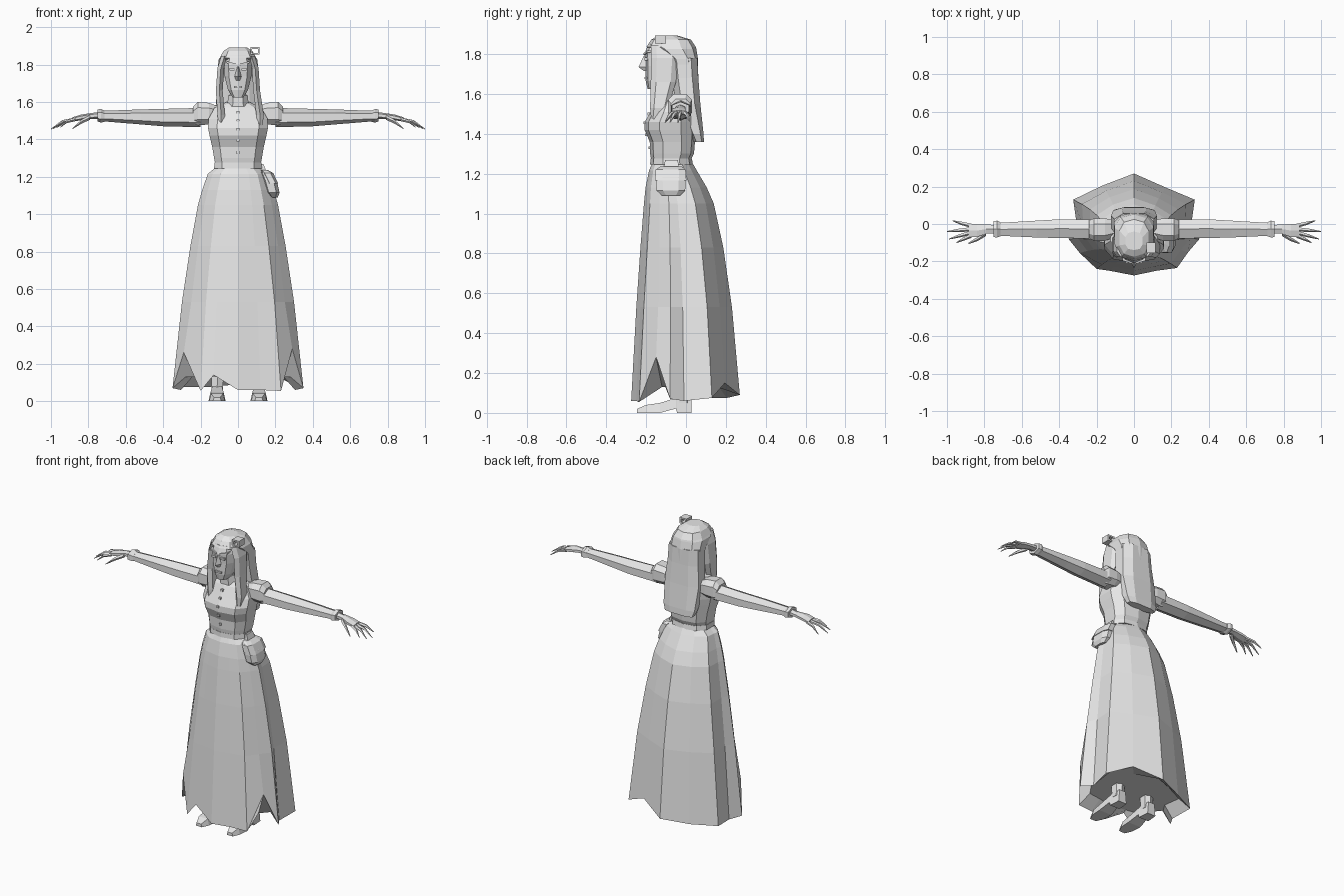
import bpy, bmesh, math
from mathutils import Vector

grey = bpy.data.materials.new("plain_grey")
grey.diffuse_color = (0.8, 0.8, 0.8, 1)


def loft(name, rings, cap=True):
    """Skin a list of equal-length point rings into one flat-shaded part."""
    bm = bmesh.new()
    vs = [[bm.verts.new(p) for p in r] for r in rings]
    n = len(vs[0])
    for a, b in zip(vs, vs[1:]):
        for i in range(n):
            j = (i + 1) % n
            bm.faces.new((a[i], a[j], b[j], b[i]))
    if cap:
        bm.faces.new(vs[0])
        bm.faces.new(vs[-1])
    bmesh.ops.recalc_face_normals(bm, faces=bm.faces)
    me = bpy.data.meshes.new(name)
    bm.to_mesh(me)
    bm.free()
    me.materials.append(grey)
    ob = bpy.data.objects.new(name, me)
    bpy.context.collection.objects.link(ob)
    return ob


def unit_ring(n, p):
    """Rounded polygon filling the -1..1 square, flat side to the front."""
    pts = []
    for i in range(n):
        a = 2 * math.pi * (i + 0.5) / n
        c, s = math.cos(a), math.sin(a)
        pts.append((math.copysign(abs(c) ** p, c), math.copysign(abs(s) ** p, s)))
    mx, my = max(p[0] for p in pts), max(p[1] for p in pts)
    return [(x / mx, y / my) for x, y in pts]


def stack(name, levels, n=8, p=0.8):
    """Levels of (z, centre x, half width, front y, back y)."""
    return loft(name, [[(cx + hw * u, (yf + yb) / 2 + (yb - yf) / 2 * v, z)
                        for u, v in unit_ring(n, p)] for z, cx, hw, yf, yb in levels])


def limb(name, s, levels, n=6, p=1.0):
    """Sections along x: (x, front y, back y, low z, high z)."""
    return loft(name, [[(s * x, (yf + yb) / 2 + (yb - yf) / 2 * u, (zl + zh) / 2 + (zh - zl) / 2 * v)
                        for u, v in unit_ring(n, p)] for x, yf, yb, zl, zh in levels])


def box(name, x0, x1, y0, y1, z0, z1):
    return stack(name, [(z, (x0 + x1) / 2, (x1 - x0) / 2, y0, y1) for z in (z0, z1)], 4)


# Skirt: pleated hem outline, narrowed level by level up to the waist
hem = [(0, -.275, .06), (.12, -.25, .06), (.23, -.235, .055), (.29, -.15, .28), (.35, -.08, .07),
       (.305, -.01, .06), (.325, .13, .075), (.17, .195, .15), (0, .27, .09), (-.17, .205, .075),
       (-.325, .13, .075), (-.305, -.01, .06), (-.35, -.08, .07), (-.29, -.155, .26),
       (-.20, -.24, .055), (-.13, -.25, .14)]
rings = [[(x * .8, y * .8, .13) for x, y, z in hem], hem]
for z, hw, yf, yb in [(.53, .302, -.247, .232), (.83, .258, -.227, .188), (1.05, .218, -.21, .14),
                      (1.13, .195, -.202, .105), (1.215, .165, -.185, .055), (1.25, .122, -.17, .035)]:
    cy = (yf + yb) / 2
    blend = min(1, (z - .2) / 0.9) * .5
    ring = []
    for x, y, _ in hem:
        u, v = x / .35, y / .272
        r = math.hypot(u, v)
        k = 1 + (1 / r - 1) * blend
        ring.append((hw * u * k, cy + (yb - yf) / 2 * v * k, z))
    rings.append(ring)
loft("skirt", rings)

# Waistband, torso, neck and collar
stack("waistband", [(1.245, 0, .128, -.18, .035), (1.275, 0, .125, -.178, .03)], 10)
stack("bodice", [(1.27, 0, .122, -.175, .025), (1.30, 0, .128, -.18, .04), (1.36, 0, .138, -.182, .045),
                 (1.42, 0, .152, -.208, .05), (1.46, 0, .16, -.207, .05), (1.51, 0, .158, -.178, .05),
                 (1.57, 0, .125, -.145, .04), (1.60, 0, .06, -.12, .01)], 10, .75)
stack("neck", [(1.57, 0, .046, -.125, -.02), (1.68, 0, .043, -.135, -.03)], 8)
stack("collar", [(1.575, 0, .058, -.14, -.005), (1.635, 0, .052, -.14, -.01)], 8)
for z, y in [(1.545, -.163), (1.5, -.186), (1.455, -.208), (1.395, -.199), (1.33, -.182)]:
    box("button", -.007, .007, y - .006, y + .012, z - .007, z + .007)

# Head and face details
stack("head", [(1.625, 0, .03, -.193, -.10), (1.665, 0, .054, -.202, -.06), (1.74, 0, .072, -.203, -.03),
               (1.80, 0, .074, -.208, -.02), (1.85, 0, .062, -.19, -.03)], 10)
loft("nose", [[(-.006, -.2, 1.79), (.006, -.2, 1.79), (0, -.212, 1.79)],
              [(-.018, -.2, 1.735), (.018, -.2, 1.735), (0, -.238, 1.735)],
              [(-.01, -.2, 1.715), (.01, -.2, 1.715), (0, -.212, 1.715)]])
box("mouth", -.022, .022, -.209, -.19, 1.675, 1.686)
for s in (1, -1):
    loft("eyebrow", [[(s * .012, y, z) for y, z in ((-.212, 1.795), (-.19, 1.795), (-.19, 1.805), (-.212, 1.805))],
                     [(s * .062, y, z) for y, z in ((-.195, 1.808), (-.15, 1.808), (-.15, 1.818), (-.195, 1.818))]])
    x0, x1 = sorted((s * .018, s * .046))
    box("eye", x0, x1, -.209, -.19, 1.768, 1.782)

# Hair: crown, back drape and front locks
stack("hair_crown", [(1.67, 0, .105, -.05, .062), (1.775, 0, .108, -.10, .06), (1.825, 0, .104, -.175, .052),
                     (1.835, 0, .098, -.198, .05), (1.872, 0, .078, -.175, .025), (1.892, 0, .046, -.14, -.04)], 10)
stack("hair_back", [(1.36, 0, .098, .04, .09), (1.40, 0, .112, .02, .088), (1.55, 0, .122, -.05, .072),
                    (1.68, 0, .11, -.07, .062), (1.78, 0, .106, -.08, .057)], 8, .7)
for s in (1, -1):
    low = .118 if s > 0 else .09
    stack("front_lock", [(1.475, s * low, .013, -.175, -.13), (1.53, s * low, .02, -.18, -.09),
                         (1.66, s * .1, .018, -.177, -.05), (1.78, s * .092, .018, -.175, -.04),
                         (1.845, s * .072, .018, -.175, -.05)], 6)

# Hair clip: a small open square frame
for x0, x1, z0, z1 in [(.066, .116, 1.883, 1.893), (.066, .116, 1.853, 1.863),
                       (.066, .076, 1.853, 1.893), (.106, .116, 1.853, 1.893)]:
    box("hair_clip", x0, x1, -.155, -.10, z0, z1)

# Arms, hands and feet on both sides
fingers = [(-.062, -.10, .95, 1.465), (-.045, -.08, .988, 1.458), (-.027, -.04, 1.0, 1.455), (-.008, .018, .97, 1.462)]
for s in (1, -1):
    limb("shoulder_puff", s, [(.10, -.07, .02, 1.49, 1.575), (.155, -.09, .03, 1.48, 1.595),
                              (.215, -.09, .03, 1.475, 1.6), (.24, -.075, .02, 1.48, 1.575)], 8, .75)
    limb("sleeve", s, [(.20, -.078, .025, 1.465, 1.568), (.40, -.075, .025, 1.47, 1.563),
                       (.52, -.072, .018, 1.48, 1.56), (.74, -.062, .005, 1.498, 1.552)], 6)
    limb("cuff", s, [(.715, -.066, .01, 1.494, 1.553), (.732, -.072, .018, 1.49, 1.563),
                     (.75, -.07, .015, 1.495, 1.56)], 6)
    limb("palm", s, [(.74, -.05, -.005, 1.51, 1.547), (.79, -.052, -.003, 1.51, 1.54),
                     (.84, -.07, .0, 1.502, 1.532), (.885, -.07, .0, 1.495, 1.518)], 6)
    for y0, y1, tip, zt in fingers:
        path = [Vector((.87, y0, 1.507)), Vector(((.87 + tip) / 2 + .005, (y0 + y1) / 2, 1.495)), Vector((tip, y1, zt))]
        limb("finger", s, [(p.x, p.y - r, p.y + r, p.z - r, p.z + r) for p, r in zip(path, (.01, .008, .002))], 5)
    limb("thumb", s, [(.79, -.06, -.03, 1.505, 1.53), (.835, -.088, -.068, 1.485, 1.507),
                      (.885, -.107, -.101, 1.455, 1.46)], 5)
    # Shoe sections run from toe to heel
    rows = [(-.245, .022, 0, .02), (-.20, .042, 0, .04), (-.13, .046, 0, .05), (-.05, .036, .022, .075),
            (-.045, .036, 0, .08), (.028, .03, 0, .08)]
    loft("shoe", [[(s * .112 - w, y, a), (s * .112 + w, y, a), (s * .112 + w * .75, y, b), (s * .112 - w * .75, y, b)]
                  for y, w, a, b in rows])
    stack("leg", [(.05, s * .112, .03, -.05, .02), (.3, s * .105, .038, -.06, .03)], 6)

# Belt pouch with flap and strap
stack("pouch", [(1.09, .193, .02, -.12, -.03), (1.115, .185, .037, -.148, -.004), (1.18, .168, .04, -.152, -.002),
                (1.225, .145, .03, -.145, -.008)], 8, .7)
stack("pouch_flap", [(1.165, .185, .03, -.156, .002), (1.22, .158, .03, -.152, -.002),
                     (1.235, .14, .022, -.13, -.02)], 8, .7)
stack("pouch_strap", [(1.21, .145, .014, -.115, -.035), (1.268, .122, .014, -.105, -.04)], 4)
